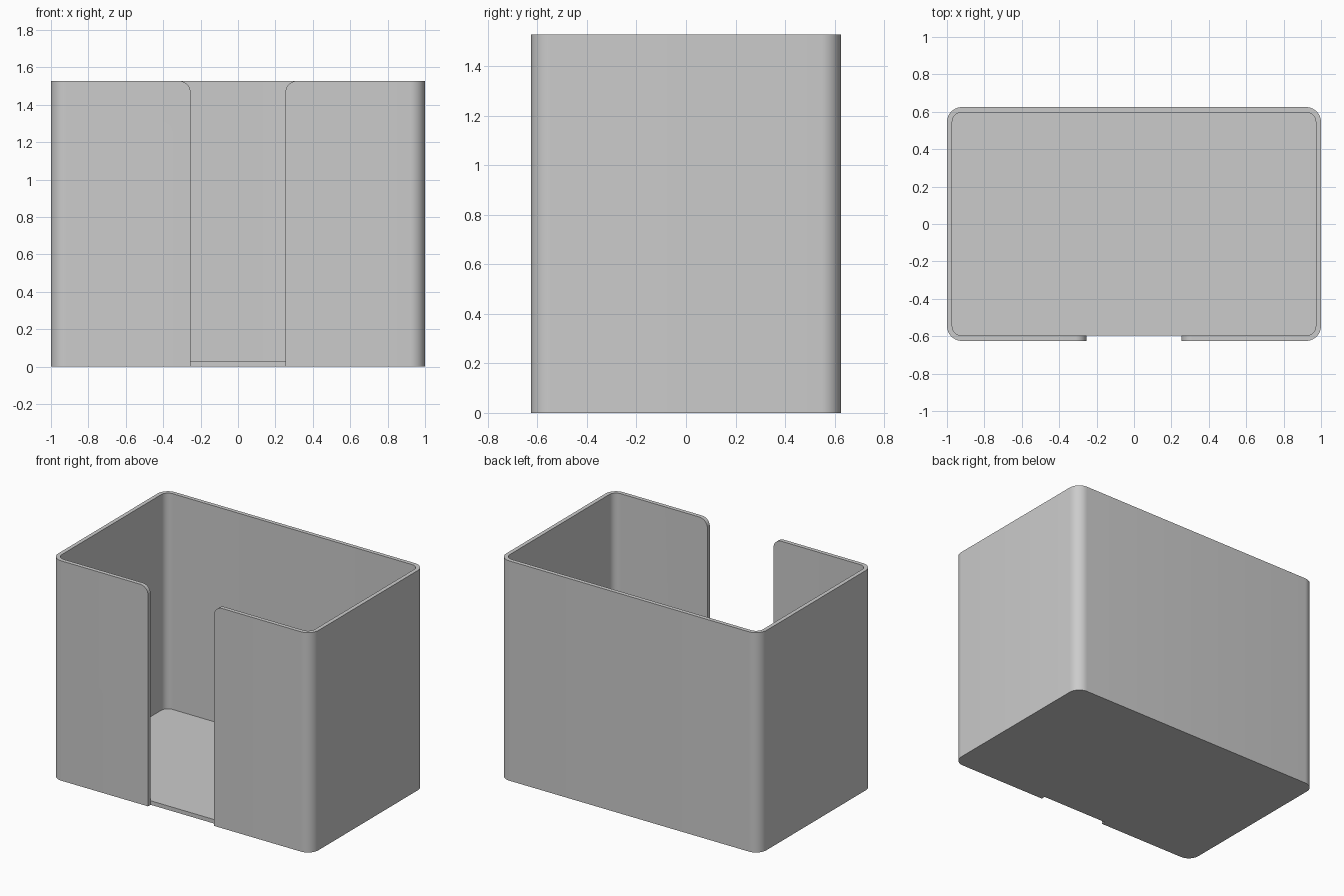
import bpy, bmesh
from math import pi, cos, sin

HX, HY, H = 1.0, 0.625, 1.527    # half width, half depth, height
WALL, R = 0.028, 0.08            # wall thickness, corner radius
SLOT, LIP = 0.254, 0.06          # half width of finger slot, its top rounding

old = bpy.data.objects.get("Cube")
if old:
    bpy.data.objects.remove(old)

grey = bpy.data.materials.new("plain grey")
grey.use_nodes = True
colour = (0.6, 0.6, 0.6, 1)
grey.diffuse_color = colour
grey.node_tree.nodes["Principled BSDF"].inputs["Base Color"].default_value = colour


def arc(cx, cy, r, start, end, steps=10):
    """Points along an arc, angles in quarter turns."""
    angles = [(start + (end - start) * i / steps) * pi / 2 for i in range(steps + 1)]
    return [(cx + r * cos(a), cy + r * sin(a)) for a in angles]


def rounded_rect(hx, hy, r):
    corners = [(1, 1), (-1, 1), (-1, -1), (1, -1)]
    return [p for i, (sx, sy) in enumerate(corners)
            for p in arc(sx * (hx - r), sy * (hy - r), r, i, i + 1)]


def prism(name, points, offset):
    """Extrude a closed outline of 3D points along an offset."""
    bm = bmesh.new()
    face = bm.faces.new([bm.verts.new(p) for p in points])
    top = bmesh.ops.extrude_face_region(bm, geom=[face])["geom"]
    bmesh.ops.translate(bm, vec=offset,
                        verts=[v for v in top if isinstance(v, bmesh.types.BMVert)])
    bmesh.ops.recalc_face_normals(bm, faces=bm.faces)
    mesh = bpy.data.meshes.new(name)
    bm.to_mesh(mesh)
    bm.free()
    mesh.materials.append(grey)
    obj = bpy.data.objects.new(name, mesh)
    bpy.context.collection.objects.link(obj)
    return obj


# Solid rounded block
holder = prism("card_holder", [(x, y, 0) for x, y in rounded_rect(HX, HY, R)], (0, 0, H))

# Inner cavity above the floor
cavity = prism("cavity_cutter",
               [(x, y, WALL) for x, y in rounded_rect(HX - WALL, HY - WALL, R - WALL)],
               (0, 0, H))

# Finger slot through the front wall, with rounded upper edges
side = [(SLOT, -0.1)] + arc(SLOT + LIP, H - LIP, LIP, 2, 1) + [(SLOT + LIP, H + 0.1)]
outline = side + [(-x, z) for x, z in reversed(side)]
slot = prism("slot_cutter", [(x, -HY - 0.1, z) for x, z in outline],
             (0, 0.1 + WALL + 0.0005, 0))

# Cut, then discard the cutters
bpy.ops.object.select_all(action='DESELECT')
bpy.context.view_layer.objects.active = holder
holder.select_set(True)
for cutter in (cavity, slot):
    cutter.hide_render = True
    mod = holder.modifiers.new(cutter.name, 'BOOLEAN')
    mod.operation = 'DIFFERENCE'
    mod.solver = 'EXACT'
    mod.object = cutter
    bpy.ops.object.modifier_apply(modifier=mod.name)
    bpy.data.objects.remove(cutter)
bpy.ops.object.shade_smooth_by_angle(angle=pi / 6)
